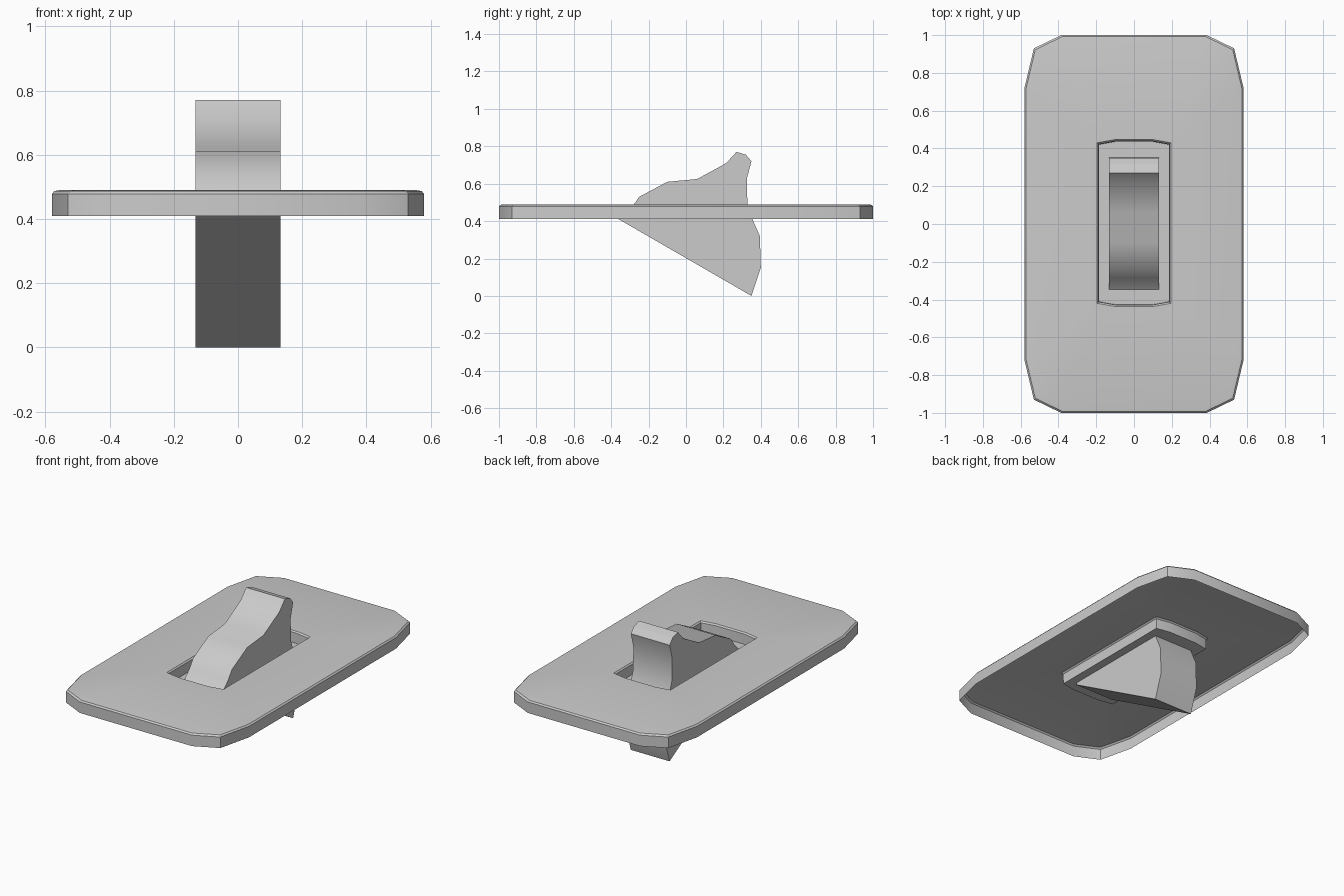
import bpy, bmesh, math

if "Cube" in bpy.data.objects:
    bpy.data.objects.remove(bpy.data.objects["Cube"])


def mirror4(quad):
    """Closed outline from the points of the +x +y quadrant, listed from x axis to y axis."""
    q2 = [(-x, y) for x, y in reversed(quad)]
    half = quad + q2
    return half + [(-x, -y) for x, y in half]


def finish(bm, name, angle):
    bmesh.ops.recalc_face_normals(bm, faces=bm.faces)
    mesh = bpy.data.meshes.new(name)
    bm.to_mesh(mesh)
    bm.free()
    obj = bpy.data.objects.new(name, mesh)
    bpy.context.collection.objects.link(obj)
    bpy.context.view_layer.objects.active = obj
    obj.select_set(True)
    bpy.ops.object.shade_smooth_by_angle(angle=math.radians(angle))
    obj.select_set(False)
    return obj


def ring(bm, outline, z, inset=0.0, shift=0.0):
    mx = max(p[0] for p in outline)
    my = max(p[1] for p in outline)
    return [bm.verts.new((x * (mx - inset) / mx, y * (my - inset) / my + shift, z))
            for x, y in outline]


def bridge(bm, a, b):
    n = len(a)
    for i in range(n):
        j = (i + 1) % n
        bm.faces.new((a[i], a[j], b[j], b[i]))


# Wall plate: thin shell open underneath, with a recessed slot
bm = bmesh.new()
outer = mirror4([(0.58, 0.72), (0.53, 0.93), (0.385, 1.0)])
slot = mirror4([(0.195, 0.425), (0.1, 0.442)])
rim = [ring(bm, outer, 0.41), ring(bm, outer, 0.478),
       ring(bm, outer, 0.487, 0.008), ring(bm, outer, 0.49, 0.025)]
well = [ring(bm, slot, 0.49, 0, 0.005), ring(bm, slot, 0.482, 0.008, 0.005),
        ring(bm, slot, 0.42, 0.010, 0.005)]
for loops in (rim, well):
    for a, b in zip(loops, loops[1:]):
        bridge(bm, a, b)
bm.faces.new(well[-1])
# Top surface between rim and slot
edges = [bm.edges.get((lp[i], lp[i - 1])) for lp in (rim[-1], well[0]) for i in range(len(lp))]
bmesh.ops.triangle_fill(bm, edges=edges, use_beauty=True)
finish(bm, "wall_plate", 30)

# Toggle lever: side profile (y, z) extruded across x
profile = [(0.35, 0.0), (0.40, 0.15), (0.395, 0.32), (0.355, 0.41), (0.328, 0.49),
           (0.326, 0.63), (0.35, 0.72), (0.32, 0.755), (0.27, 0.77), (0.215, 0.71),
           (0.06, 0.625), (-0.10, 0.61), (-0.25, 0.53), (-0.285, 0.48),
           (-0.34, 0.425), (-0.36, 0.41)]
bm = bmesh.new()
face = bm.faces.new([bm.verts.new((-0.133, y, z)) for y, z in profile])
ext = bmesh.ops.extrude_face_region(bm, geom=[face])
bmesh.ops.translate(bm, vec=(0.266, 0, 0),
                    verts=[v for v in ext["geom"] if isinstance(v, bmesh.types.BMVert)])
finish(bm, "toggle_lever", 30)
